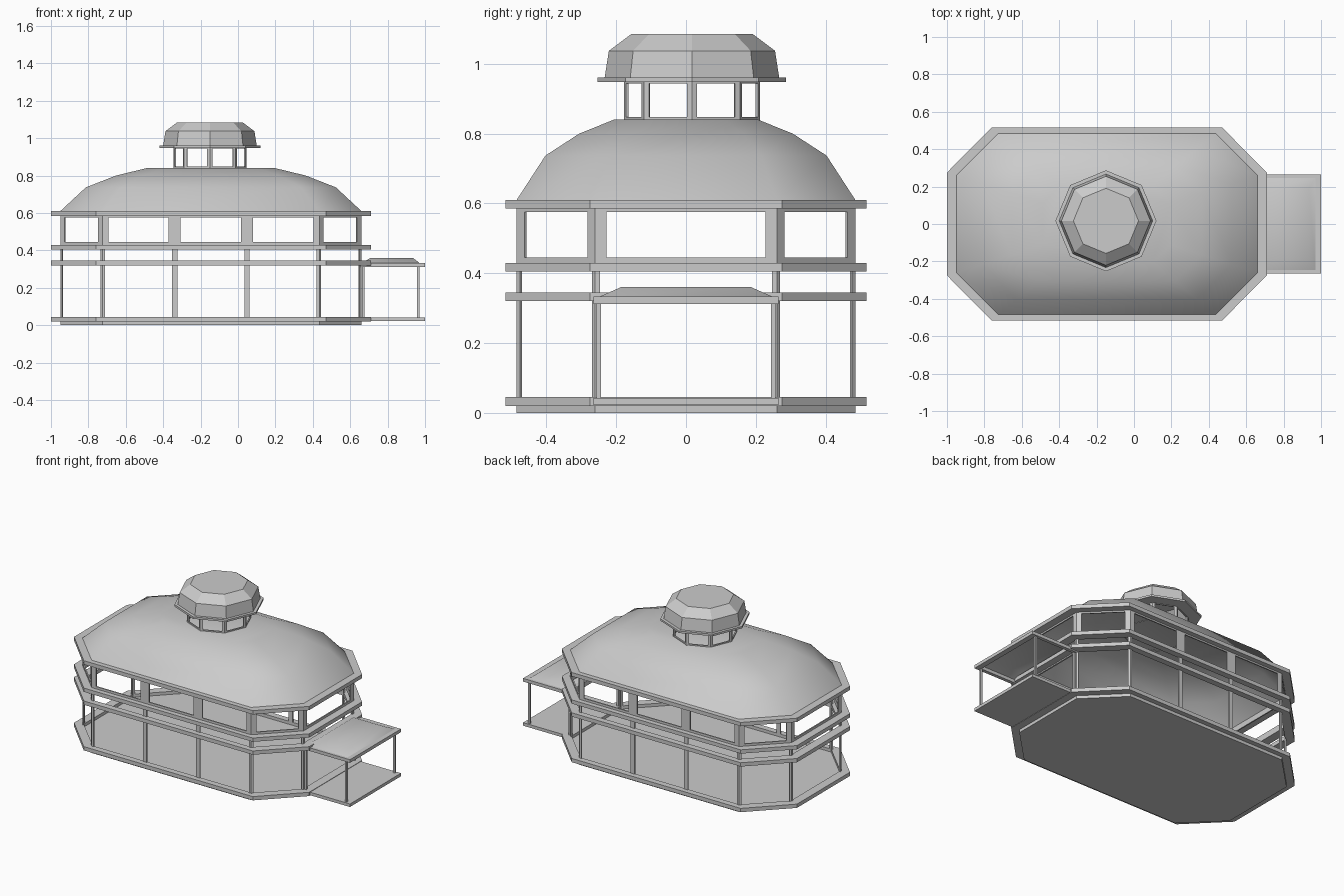
import bpy, bmesh, math
from mathutils import Vector

if "Cube" in bpy.data.objects:
    bpy.data.objects.remove(bpy.data.objects["Cube"])

CX = -0.145                      # centre of the hall
CUP = (-0.15, 0.017)             # centre of the cupola


def octagon(hx, hy, fx, fy, s=1.0):
    pts = [(hx, -fy), (hx, fy), (fx, hy), (-fx, hy),
           (-hx, fy), (-hx, -fy), (-fx, -hy), (fx, -hy)]
    return [(CX + x * s, y * s) for x, y in pts]


def ngon(r, n=8):
    return [(CUP[0] + r * math.cos(2 * math.pi * i / n),
             CUP[1] + r * math.sin(2 * math.pi * i / n)) for i in range(n)]


def rect(x0, x1, hy):
    return [(x0, -hy), (x1, -hy), (x1, hy), (x0, hy)]


def finish(name, bm, smooth=False):
    bmesh.ops.recalc_face_normals(bm, faces=bm.faces)
    me = bpy.data.meshes.new(name)
    bm.to_mesh(me)
    bm.free()
    for p in me.polygons:
        p.use_smooth = smooth
    ob = bpy.data.objects.new(name, me)
    bpy.context.collection.objects.link(ob)
    return ob


def loft(name, levels, top=True, bottom=True, closed=False, smooth=False):
    """Skin a stack of (outline, z) loops."""
    bm = bmesh.new()
    loops = [[bm.verts.new((x, y, z)) for x, y in pts] for pts, z in levels]
    pairs = list(zip(loops, loops[1:]))
    if closed:
        pairs.append((loops[-1], loops[0]))
    for a, b in pairs:
        for i in range(len(a)):
            j = (i + 1) % len(a)
            bm.faces.new((a[i], a[j], b[j], b[i]))
    if not closed and bottom:
        bm.faces.new(loops[0][::-1])
    if not closed and top:
        bm.faces.new(loops[-1])
    return finish(name, bm, smooth)


def ring(name, outer, inner, z0, z1):
    loft(name, [(outer, z0), (outer, z1), (inner, z1), (inner, z0)], closed=True)


def bar(bm, p, q, z0, z1, d):
    """Upright strip from p to q, thickened inward by d."""
    p, q = Vector(p), Vector(q)
    t = (q - p).normalized()
    n = Vector((-t.y, t.x)) * d
    lo, hi = [[bm.verts.new((v.x, v.y, z)) for v in (p, q, q + n, p + n)]
              for z in (z0, z1)]
    bm.faces.new(lo[::-1])
    bm.faces.new(hi)
    for i in range(4):
        j = (i + 1) % 4
        bm.faces.new((lo[i], lo[j], hi[j], hi[i]))


def frames(name, outline, z0, z1, w, low, high, bays=lambda length: 1, d=0.008):
    """Window frames: posts of half-width w and rails along every side."""
    bm = bmesh.new()
    for i, a in enumerate(outline):
        a, b = Vector(a), Vector(outline[(i + 1) % len(outline)])
        n = bays((b - a).length)
        t = (b - a).normalized()
        for k in range(n):
            p, q = a.lerp(b, k / n), a.lerp(b, (k + 1) / n)
            bar(bm, p, p + t * w, z0, z1, d)
            bar(bm, q - t * w, q, z0, z1, d)
            if low:
                bar(bm, p + t * w, q - t * w, z0, z0 + low, d)
            if high:
                bar(bm, p + t * w, q - t * w, z1 - high, z1, d)
    finish(name, bm)


def three_bays(length):
    return 3 if length > 0.8 else 1


wall = octagon(0.805, 0.485, 0.58, 0.26)
ledge_out = octagon(0.855, 0.517, 0.615, 0.275)
ledge_in = octagon(0.797, 0.477, 0.577, 0.257)

# Floor slab and the four projecting ledges
loft("hall_floor", [(wall, 0.0), (wall, 0.025)])
for name, z0, z1 in (("base_ledge", 0.02, 0.045), ("lower_ledge", 0.32, 0.345),
                     ("middle_ledge", 0.405, 0.43), ("eaves_ledge", 0.585, 0.61)):
    ring(name, ledge_out, ledge_in, z0, z1)

# Open wall framing, three storeys
frames("ground_posts", wall, 0.045, 0.32, 0.014, 0, 0, three_bays)
frames("band_posts", wall, 0.345, 0.405, 0.014, 0, 0, three_bays)
frames("upper_windows", wall, 0.43, 0.585, 0.032, 0.015, 0.01, three_bays)

# Smooth domed roof, open underneath
loft("hall_roof", [(octagon(0.805, 0.485, 0.58, 0.26, s), z) for s, z in
                   ((1, 0.61), (0.83, 0.737), (0.63, 0.80), (0.425, 0.84))],
     bottom=False, smooth=True)

# Cupola: windows, brim and faceted cap
frames("cupola_windows", ngon(0.195), 0.838, 0.947, 0.016, 0.01, 0.003)
ring("cupola_brim", ngon(0.27), ngon(0.188), 0.947, 0.96)
loft("cupola_cap", [(ngon(0.25), 0.96), (ngon(0.238), 1.037), (ngon(0.174), 1.085)],
     bottom=False)

# Entrance porch: floor, eaves, corner posts and shallow roof
loft("porch_floor", [(rect(0.655, 1.0, 0.265), 0.022), (rect(0.655, 1.0, 0.265), 0.042)])
ring("porch_eaves", rect(0.655, 1.0, 0.265), rect(0.665, 0.965, 0.243), 0.312, 0.333)
bm = bmesh.new()
for s in (-1, 1):
    bar(bm, (0.956, s * 0.25 - 0.006), (0.97, s * 0.25 - 0.006), 0.042, 0.312, 0.012)
    bar(bm, (0.662, s * 0.25 - 0.006), (0.676, s * 0.25 - 0.006), 0.042, 0.312, 0.012)
finish("porch_posts", bm)
loft("porch_roof", [(rect(0.66, 0.97, 0.247), 0.333), (rect(0.71, 0.935, 0.187), 0.36)],
     bottom=False, smooth=True)
